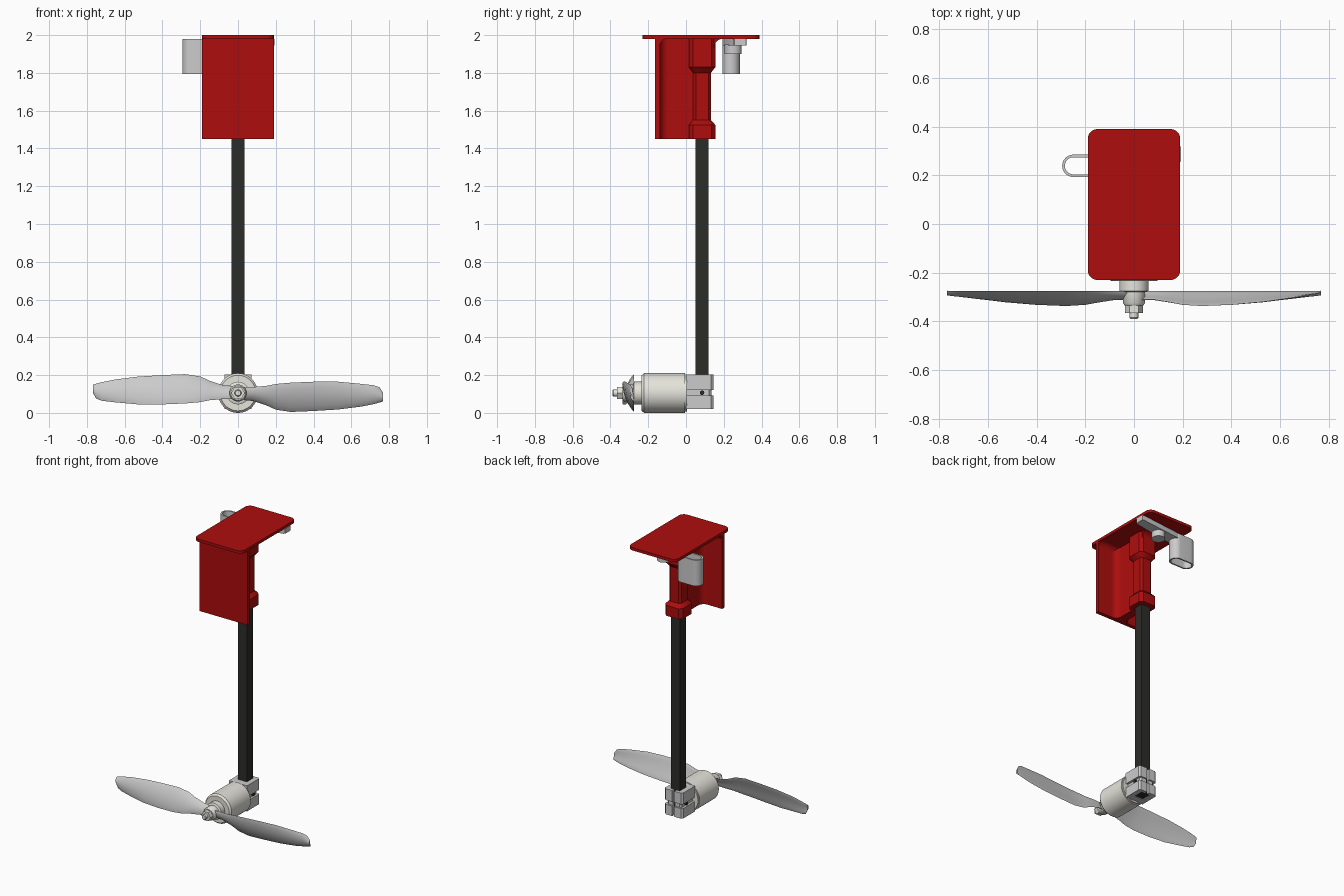
import bpy, bmesh, math
from mathutils import Vector

if "Cube" in bpy.data.objects:
    bpy.data.objects.remove(bpy.data.objects["Cube"])

ZC = 0.105  # height of the motor axis


def material(name, col):
    m = bpy.data.materials.new(name)
    m.diffuse_color = (*col, 1)
    m.use_nodes = True
    m.node_tree.nodes["Principled BSDF"].inputs["Base Color"].default_value = m.diffuse_color
    return m


RED = material("red_plastic", (0.42, 0.004, 0.004))
BLACK = material("carbon_black", (0.025, 0.025, 0.022))
WHITE = material("off_white", (0.78, 0.77, 0.71))


def finish(name, bm, mat=None, smooth=True):
    bmesh.ops.recalc_face_normals(bm, faces=bm.faces)
    me = bpy.data.meshes.new(name)
    bm.to_mesh(me)
    bm.free()
    ob = bpy.data.objects.new(name, me)
    bpy.context.collection.objects.link(ob)
    if mat:
        me.materials.append(mat)
    if smooth:
        bpy.ops.object.select_all(action='DESELECT')
        ob.select_set(True)
        bpy.context.view_layer.objects.active = ob
        bpy.ops.object.shade_smooth_by_angle(angle=math.radians(35))
    return ob


def loft(name, rings, mat=None, closed=False):
    bm = bmesh.new()
    vs = [[bm.verts.new(p) for p in r] for r in rings]
    n = len(vs[0])
    pairs = list(zip(vs, vs[1:])) + ([(vs[-1], vs[0])] if closed else [])
    for a, b in pairs:
        for i in range(n):
            j = (i + 1) % n
            bm.faces.new((a[i], a[j], b[j], b[i]))
    if not closed:
        bm.faces.new(vs[0])
        bm.faces.new(vs[-1])
    return finish(name, bm, mat)


def prism(name, pts, z0, z1, mat=None):
    return loft(name, [[(x, y, z) for x, y in pts] for z in (z0, z1)], mat)


def lathe_y(name, prof, mat=None, n=48):
    return loft(name, [[(r * math.cos(2 * math.pi * i / n), y, ZC + r * math.sin(2 * math.pi * i / n))
                        for i in range(n)] for y, r in prof], mat)


def round_rect(x0, x1, y0, y1, r, seg=8):
    pts = []
    for k, (cx, cy) in enumerate([(x1 - r, y1 - r), (x0 + r, y1 - r), (x0 + r, y0 + r), (x1 - r, y0 + r)]):
        for i in range(seg + 1):
            a = math.pi / 2 * (k + i / seg)
            pts.append((cx + r * math.cos(a), cy + r * math.sin(a)))
    return pts


# top plate
prism("top_plate", round_rect(-0.19, 0.19, -0.23, 0.39, 0.04), 1.98, 2.0, RED)

# front panel with a web behind it, blended by fillets
R, W, YP = 0.045, 0.03, -0.138
half = [(0.19, -0.165), (0.19, YP)]
half += [(W + R - R * math.sin(a), YP + R - R * math.cos(a))
         for a in [math.pi / 2 * i / 8 for i in range(9)]]
half.append((W, 0.05))
prism("front_panel", half + [(-x, y) for x, y in reversed(half)], 1.45, 1.985, RED)

# fillet strip between panel and plate
arc = [(YP + 0.04 * (1 - math.sin(a)), 1.982 - 0.04 * (1 - math.cos(a)))
       for a in [math.pi / 2 * i / 8 for i in range(9)]]
strip = [(YP - 0.005, 1.984)] + arc
loft("panel_fillet", [[(x, y, z) for y, z in strip] for x in (-0.185, 0.185)], RED)


# mast socket with chamfered corners and two thicker collars
def octagon(h, z, c=0.3):
    k = h * (1 - c)
    return [(x, 0.085 + y, z) for x, y in
            [(h, -k), (h, k), (k, h), (-k, h), (-h, k), (-h, -k), (-k, -h), (k, -h)]]


loft("mast_socket", [octagon(h, z) for h, z in
                     [(0.07, 1.45), (0.07, 1.525), (0.047, 1.55), (0.047, 1.80),
                      (0.07, 1.83), (0.07, 1.985)]], RED)
# curved gusset behind the socket
gus = [(0.07, 1.982)] + [(0.15 + 0.045 * (1 - math.cos(a)), 1.935 + 0.045 * math.sin(a))
                         for a in [math.pi / 2 * i / 8 for i in range(8, -1, -1)]] + [(0.07, 1.935)]
loft("socket_gusset", [[(x, y, z) for y, z in gus] for x in (-0.055, 0.055)], RED)

# square mast
prism("mast", [(-0.035, 0.05), (0.035, 0.05), (0.035, 0.12), (-0.035, 0.12)], 0.025, 1.47, BLACK)


# motor clamp, split at the back, in three stacked bands
def clamp(w, y1):
    h = [(0, 0.0), (w, 0.0), (w, y1 - 0.012), (w - 0.012, y1), (0.008, y1), (0.008, 0.121),
         (0.036, 0.121), (0.036, 0.049), (0, 0.049)]
    return h + [(-x, y) for x, y in reversed(h[1:-1])]


for nm, w, y1, z0, z1 in [("lower", 0.072, 0.145, 0.02, 0.092), ("middle", 0.056, 0.135, 0.092, 0.122),
                          ("upper", 0.072, 0.145, 0.122, 0.203)]:
    prism("motor_clamp_" + nm, clamp(w, y1), z0, z1)
# clamp screws
for s in (-1, 1):
    loft("clamp_screw", [[(x * s, 0.085 + 0.012 * math.cos(math.pi * i / 8),
                           0.107 + 0.012 * math.sin(math.pi * i / 8)) for i in range(16)]
                         for x in (0.04, 0.066)], BLACK)

# motor body and neck
lathe_y("motor", [(0.005, 0.085), (0.005, 0.098), (-0.005, 0.098), (-0.005, 0.105), (-0.222, 0.105),
                  (-0.235, 0.094), (-0.235, 0.06), (-0.275, 0.06), (-0.28, 0.05)], WHITE)
lathe_y("propeller_hub", [(-0.27, 0.045), (-0.325, 0.045), (-0.335, 0.038)], WHITE, 32)
lathe_y("propeller_nut", [(-0.33, 0.036), (-0.365, 0.036)], WHITE, 6)
lathe_y("motor_shaft", [(-0.32, 0.018), (-0.385, 0.018), (-0.39, 0.014)], WHITE, 20)

# propeller blades: (span, top edge, bottom edge, front depth)
SECT = [(0.0, 0.035, -0.03, -0.312), (0.08, 0.042, -0.032, -0.310), (0.15, 0.065, -0.038, -0.322),
        (0.20, 0.088, -0.048, -0.332), (0.28, 0.10, -0.055, -0.337), (0.40, 0.095, -0.060, -0.332),
        (0.53, 0.087, -0.060, -0.320), (0.65, 0.072, -0.049, -0.303), (0.72, 0.058, -0.041, -0.291),
        (0.75, 0.050, -0.030, -0.286), (0.768, 0.044, 0.0, -0.281)]


def blade_ring(span, top, bot, yf, side):
    a, b = Vector((0, -0.275, top)), Vector((0, yf, bot))
    nrm = Vector((0, -(top - bot), a.y - yf)).normalized()
    n, pts = 10, []
    ts = [(i / n, 1) for i in range(n + 1)] + [(i / n, -1) for i in range(n - 1, 0, -1)]
    for t, s in ts:
        e = math.sin(math.pi * t)
        p = a.lerp(b, t) + nrm * (0.008 * e + s * 0.007 * math.sqrt(e))
        p.x = -span
        pts.append((p.x * side, p.y, ZC + p.z * side))
    return pts


for nm, side in (("left", 1), ("right", -1)):
    loft("propeller_blade_" + nm, [blade_ring(*s, side) for s in SECT])

# swivel bar below the plate, slightly skewed, with pivot boss
bar = [(-0.14, 0.195), (0.185, 0.25), (0.194, 0.258), (0.194, 0.318), (0.18, 0.32), (-0.14, 0.285)]
prism("latch_bar", bar, 1.945, 1.98)
prism("pivot_boss", round_rect(-0.045, 0.045, 0.205, 0.295, 0.045), 1.9, 1.95)

# hollow rounded sleeve at the end of the bar
outer = round_rect(-0.295, -0.115, 0.193, 0.285, 0.0459, 10)
inner = round_rect(-0.284, -0.126, 0.204, 0.274, 0.0349, 10)
loft("latch_sleeve", [[(x, y, z) for x, y in pts] for pts, z in
                      [(outer, 1.795), (outer, 1.98), (inner, 1.98), (inner, 1.795)]], closed=True)
